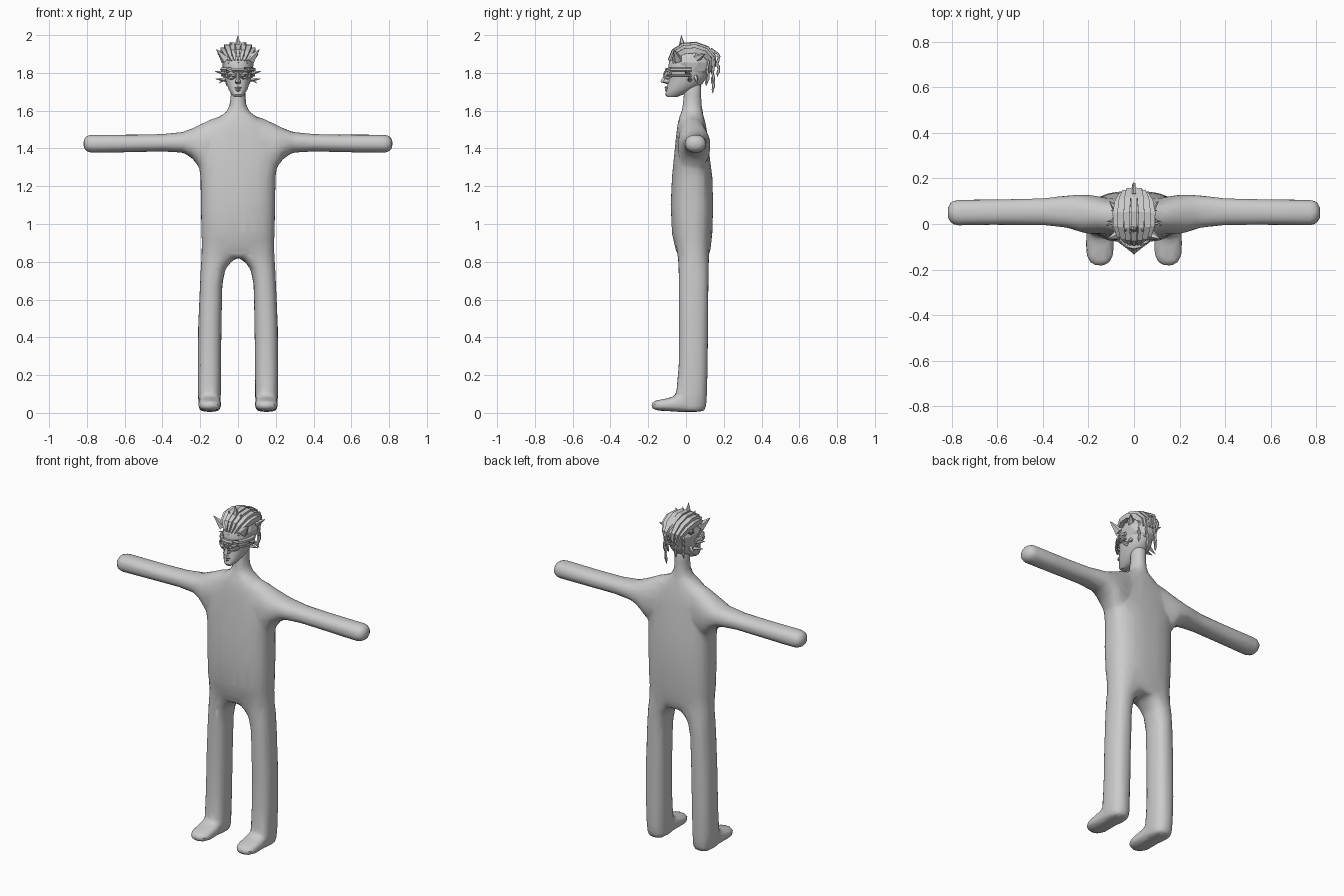
import bpy, bmesh, math
from mathutils import Vector as V

grey = bpy.data.materials.new("plain_grey")
grey.diffuse_color = (0.6, 0.6, 0.6, 1)


def ring(c, u, v, n=12, e=2.0):
    """Superellipse of n points about c with half axes u and v."""
    pts = []
    for i in range(n):
        a = 2 * math.pi * (i + 0.5) / n
        ca, sa = math.cos(a), math.sin(a)
        p = math.copysign(abs(ca) ** (2 / e), ca)
        q = math.copysign(abs(sa) ** (2 / e), sa)
        pts.append(V(c) + V(u) * p + V(v) * q)
    return pts


def loft(bm, rings):
    """Skin a list of rings and close both ends."""
    rows = [[bm.verts.new(p) for p in r] for r in rings]
    n = len(rows[0])
    for a, b in zip(rows, rows[1:]):
        for i in range(n):
            j = (i + 1) % n
            bm.faces.new((a[i], a[j], b[j], b[i]))
    bm.faces.new(rows[0][::-1])
    bm.faces.new(rows[-1])


def tube(bm, path, radii, n=5, flat=1.0):
    """Tapered tube along a path, flattened across its side axis."""
    path = [V(p) for p in path]
    rings = []
    for i, p in enumerate(path):
        t = (path[min(i + 1, len(path) - 1)] - path[max(i - 1, 0)]).normalized()
        ref = V((1, 0, 0)) if abs(t.x) < 0.8 else V((0, 0, 1))
        v = t.cross(ref).normalized()
        u = v.cross(t)
        rings.append(ring(p, u * radii[i] * flat, v * radii[i], n))
    loft(bm, rings)


def make(name, bm, smooth=None):
    bmesh.ops.recalc_face_normals(bm, faces=bm.faces)
    me = bpy.data.meshes.new(name)
    bm.to_mesh(me)
    bm.free()
    me.materials.append(grey)
    ob = bpy.data.objects.new(name, me)
    bpy.context.collection.objects.link(ob)
    if smooth:
        shade(ob, smooth)
    return ob


def shade(ob, deg):
    bpy.ops.object.select_all(action='DESELECT')
    ob.select_set(True)
    bpy.context.view_layer.objects.active = ob
    bpy.ops.object.shade_smooth_by_angle(angle=math.radians(deg))


def level(z, x0, x1, y0, y1, n=16, e=2.4):
    """Horizontal section from its extents."""
    return ring(((x0 + x1) / 2, (y0 + y1) / 2, z), ((x1 - x0) / 2, 0, 0), (0, (y1 - y0) / 2, 0), n, e)


# Body: torso, neck, arms, legs and feet fused into one skin
bm = bmesh.new()
loft(bm, [level(z, -w, w, f, b, 20, 2.7) for z, w, f, b in [
    (0.82, 0.16, -0.03, 0.115), (0.86, 0.19, -0.055, 0.13), (0.95, 0.195, -0.075, 0.14),
    (1.1, 0.198, -0.082, 0.145), (1.25, 0.2, -0.075, 0.14), (1.35, 0.215, -0.065, 0.127),
    (1.45, 0.2, -0.055, 0.118), (1.53, 0.14, -0.045, 0.105), (1.585, 0.075, -0.03, 0.09)]])
loft(bm, [level(z, -w, w, f, b, 16, 2) for z, w, f, b in [
    (1.54, 0.11, -0.035, 0.1), (1.59, 0.066, -0.026, 0.09), (1.63, 0.045, -0.018, 0.085),
    (1.68, 0.04, -0.014, 0.083), (1.75, 0.043, -0.012, 0.085)]])
for s in (-1, 1):
    loft(bm, [ring((s * x, (f + b) / 2, (lo + hi) / 2), (0, (b - f) / 2, 0), (0, 0, (hi - lo) / 2), 16, 2.2)
              for x, lo, hi, f, b in [
        (0.03, 1.3, 1.59, -0.03, 0.095), (0.14, 1.27, 1.558, -0.045, 0.12), (0.2, 1.29, 1.528, -0.045, 0.13),
        (0.24, 1.345, 1.508, -0.035, 0.13), (0.29, 1.377, 1.488, -0.018, 0.127),
        (0.4, 1.383, 1.477, -0.006, 0.114), (0.55, 1.38, 1.474, -0.005, 0.11),
        (0.7, 1.376, 1.474, -0.006, 0.108), (0.78, 1.376, 1.474, -0.008, 0.108),
        (0.805, 1.385, 1.465, 0.003, 0.098), (0.818, 1.405, 1.445, 0.025, 0.075)]])
    loft(bm, [level(z, *sorted((s * i, s * o)), f, b) for z, i, o, f, b in [
        (0.9, -0.01, 0.193, -0.055, 0.125), (0.83, -0.01, 0.194, -0.045, 0.123), (0.8, 0.035, 0.196, -0.042, 0.122),
        (0.76, 0.066, 0.198, -0.04, 0.121), (0.68, 0.082, 0.202, -0.039, 0.12), (0.45, 0.087, 0.212, -0.038, 0.118),
        (0.25, 0.089, 0.214, -0.04, 0.116), (0.1, 0.09, 0.213, -0.053, 0.112), (0.03, 0.09, 0.21, -0.06, 0.108),
        (0.008, 0.1, 0.2, -0.04, 0.095)]])
    loft(bm, [ring((s * 0.15, y, (lo + hi) / 2), (w, 0, 0), (0, 0, (hi - lo) / 2), 16, 2.5)
              for y, w, lo, hi in [
        (0.06, 0.055, 0.004, 0.09), (-0.04, 0.06, 0.004, 0.1), (-0.08, 0.063, 0.008, 0.082),
        (-0.13, 0.062, 0.01, 0.072), (-0.165, 0.048, 0.014, 0.066), (-0.183, 0.025, 0.026, 0.05)]])
body = make("body", bm)
mod = body.modifiers.new("fuse", 'REMESH')
mod.mode, mod.voxel_size = 'VOXEL', 0.012
mod = body.modifiers.new("relax", 'SMOOTH')
mod.iterations, mod.factor = 6, 0.5
mod = body.modifiers.new("facet", 'DECIMATE')
mod.ratio = 0.09
fused = bpy.data.meshes.new_from_object(body.evaluated_get(bpy.context.evaluated_depsgraph_get()))
body.modifiers.clear()
body.data = fused
shade(body, 30)

# Head with narrow jaw
bm = bmesh.new()
loft(bm, [level(z, -w, w, f, b, 14, 2.2) for z, w, f, b in [
    (1.672, 0.02, -0.1, -0.05), (1.685, 0.033, -0.11, -0.015), (1.71, 0.05, -0.103, 0.03),
    (1.74, 0.061, -0.098, 0.085), (1.775, 0.072, -0.09, 0.11), (1.82, 0.078, -0.095, 0.125),
    (1.87, 0.078, -0.088, 0.125), (1.91, 0.06, -0.06, 0.1)]])
make("head", bm, 35)

# Nose wedge and lips
bm = bmesh.new()
loft(bm, [level(z, -w, w, f, -0.07, 6, 2) for z, w, f in [
    (1.742, 0.012, -0.105), (1.752, 0.018, -0.136), (1.768, 0.012, -0.128), (1.805, 0.008, -0.104)]])
make("nose", bm)
bm = bmesh.new()
for z, y in ((1.709, -0.101), (1.722, -0.102)):
    tube(bm, [(-0.025, y + 0.014, z), (0, y, z), (0.025, y + 0.014, z)], [0.003, 0.011, 0.003], 6)
make("lips", bm)

# Eye mask: bar around the brow with two lens rims
bm = bmesh.new()
arc = [math.radians(a) for a in range(-100, 101, 20)]
for z, r in ((1.818, 0.011), (1.786, 0.006)):
    tube(bm, [(0.086 * math.sin(a), 0.01 - 0.112 * math.cos(a), z) for a in arc], [r] * len(arc), 5)
for s in (-1, 1):
    tube(bm, [(s * (0.038 + 0.026 * math.cos(k)), -0.098 + 0.02 * math.cos(k), 1.79 + 0.021 * math.sin(k))
              for k in [i * math.tau / 10 for i in range(11)]], [0.005] * 11, 4)
make("eye_mask", bm)

# Faceted hair cap
bm = bmesh.new()
bmesh.ops.create_icosphere(bm, subdivisions=2, radius=1)
for v in bm.verts:
    x, y, z = v.co
    v.co = (0.088 * x * (1 - 0.2 * max(z, 0)), 0.03 + 0.122 * y, 1.855 + (0.09 if z > 0 else 0.1) * z)
    if v.co.y < 0.0:
        v.co.z = max(v.co.z, 1.825)
make("hair_cap", bm)

# Overlapping locks swept from brow to nape
bm = bmesh.new()
for k in (-3, -2, -1, 0, 1, 2, 3):
    lean = k * 0.36
    pts = []
    for a in range(10, 191, 30):
        t = math.radians(a)
        up = max(math.sin(t), -0.3) * 0.102
        pts.append((math.sin(lean) * (0.04 + 0.052 * abs(math.sin(t))),
                    0.03 - 0.125 * math.cos(t) * math.cos(lean * 0.6),
                    1.85 + up * math.cos(lean * 0.75)))
    tube(bm, pts, [0.006, 0.017, 0.021, 0.021, 0.022, 0.02, 0.007], 4, 0.9)
make("hair_locks", bm)

# Spikes: crown, temples and ears
bm = bmesh.new()
spikes = [((0, -0.02, 1.93), (0, -0.025, 2.0), 0.022)]
for s in (-1, 1):
    spikes += [((s * 0.065, -0.045, 1.87), (s * 0.115, -0.065, 1.925), 0.028),
               ((s * 0.03, -0.02, 1.92), (s * 0.042, -0.03, 1.963), 0.018),
               ((s * 0.07, 0.06, 1.88), (s * 0.108, 0.1, 1.9), 0.024),
               ((s * 0.07, 0.01, 1.80), (s * 0.122, -0.005, 1.808), 0.015),
               ((s * 0.065, 0.02, 1.765), (s * 0.12, 0.01, 1.768), 0.014),
               ((s * 0.06, 0.05, 1.78), (s * 0.1, 0.06, 1.745), 0.014)]
for a, b, r in spikes:
    tube(bm, [a, b], [r, 0.001], 5)
make("hair_spikes", bm)

# Thin braids hanging behind
bm = bmesh.new()
for x, y, top, low in [(0.03, 0.145, 1.88, 1.69), (-0.03, 0.14, 1.88, 1.74), (0, 0.17, 1.9, 1.78),
                       (0.06, 0.115, 1.87, 1.74), (-0.06, 0.11, 1.87, 1.73)]:
    n = 9
    pts = [(x * 0.7, y - 0.04, top + 0.025)]
    pts += [(x, y + 0.004 * math.sin(i * 1.3), top + (low - top) * i / n) for i in range(n + 1)]
    tube(bm, pts, [0.01] + [0.009 if i % 2 else 0.006 for i in range(n)] + [0.001], 5)
make("hair_braids", bm)
